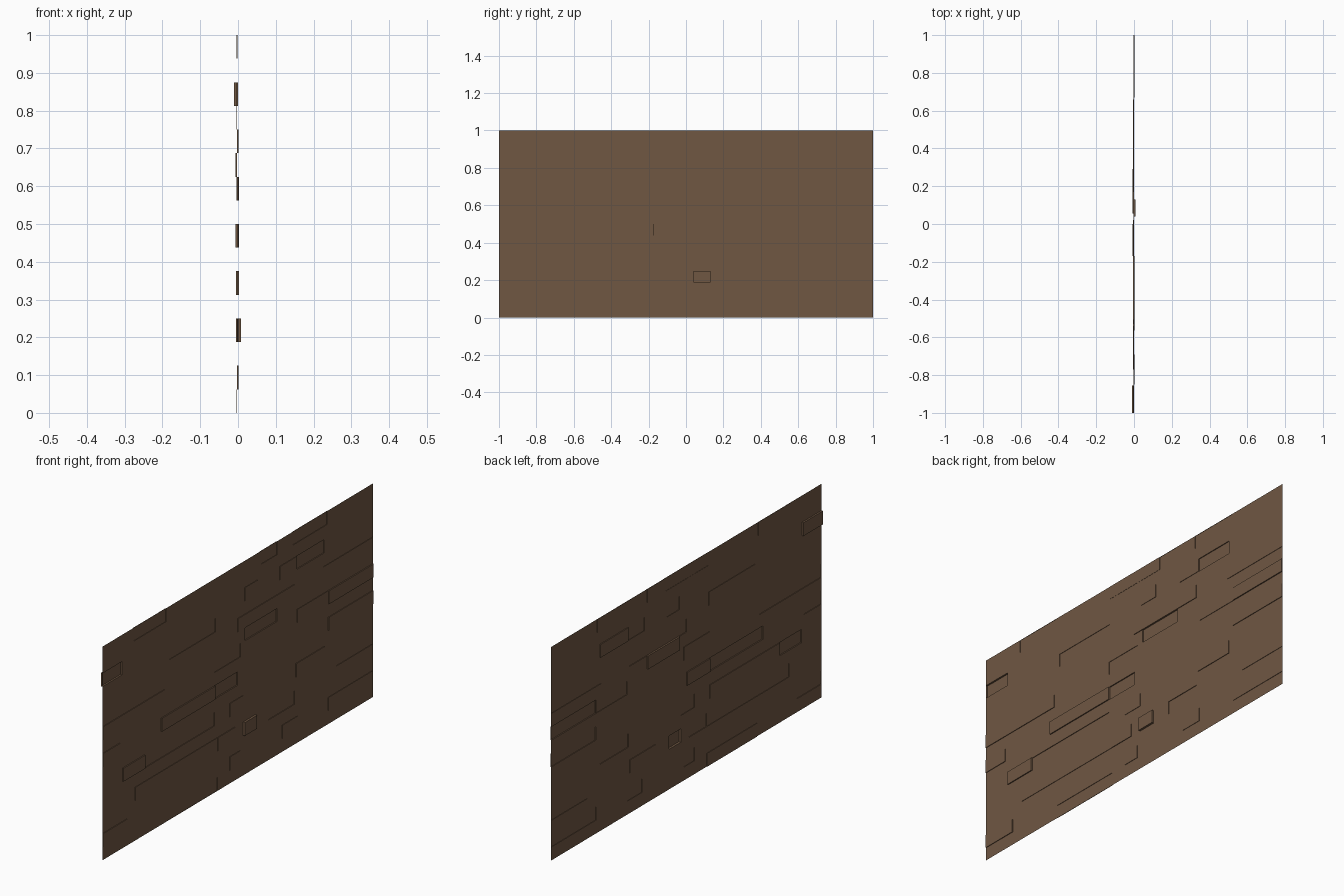
import bpy, bmesh

if "Cube" in bpy.data.objects:
    bpy.data.objects.remove(bpy.data.objects["Cube"])

ROWS, H, BASE = 16, 1 / 16, -0.002   # plank rows, row height, sheet depth in x

# shifted planks per row: (y start, y end, shift from the sheet)
PLANKS = {
    15: [(-.77, -.53, -.002), (-.16, .17, .001), (.17, .29, -.002), (.41, .66, -.002)],
    13: [(-1, -.855, -.008), (.05, .145, .002), (.31, .435, .002), (.435, .64, -.004)],
    12: [(-.505, -.165, -.002)],
    11: [(0, .42, .003), (.63, 1, .002)],
    10: [(.055, .29, -.005)],
    9: [(-1, -.54, .003), (-.17, .02, -.002), (.44, .67, .002), (.67, 1, .005)],
    7: [(-1, -.87, .003), (-.565, -.17, .005), (-.17, 0, -.005), (.67, 1, .003)],
    5: [(-.85, -.69, .005), (-.69, -.17, -.003), (-.06, .04, .002), (.43, .64, .003)],
    3: [(-.76, -.15, .002), (-.15, -.02, .003), (.04, .13, .01),
        (.23, .42, -.003), (.73, 1, .002)],
    1: [(-1, -.82, .003), (-.06, .02, .002), (.33, .44, .002), (.67, 1, .002)],
    0: [(-.52, -.15, -.002)],
}

bm = bmesh.new()


def quad(*pts):
    bm.faces.new([bm.verts.new(p) for p in pts])


def panel(y0, y1, row, shift=0.0):
    """Flat plank face, with step walls back to the sheet when shifted."""
    z0, z1, x = row * H, (row + 1) * H, BASE + shift
    ring = [(y0, z0), (y1, z0), (y1, z1), (y0, z1)]
    quad(*[(x, y, z) for y, z in ring])
    if shift:
        for i in range(4):
            a, b = ring[i], ring[(i + 1) % 4]
            quad((BASE, *a), (BASE, *b), (x, *b), (x, *a))


# each row: shifted planks with flush sheet filling the gaps
for row in range(ROWS):
    y = -1.0
    for y0, y1, shift in PLANKS.get(row, []):
        if y0 > y + 1e-6:
            panel(y, y0, row)
        panel(y0, y1, row, shift)
        y = y1
    if y < 1 - 1e-6:
        panel(y, 1.0, row)

bmesh.ops.remove_doubles(bm, verts=bm.verts, dist=1e-5)
mesh = bpy.data.meshes.new("plank_wall")
bm.to_mesh(mesh)
bm.free()

# single brown wood colour
wood = bpy.data.materials.new("brown wood")
wood.diffuse_color = (0.16, 0.095, 0.055, 1)
wood.use_nodes = True
wood.node_tree.nodes["Principled BSDF"].inputs["Base Color"].default_value = wood.diffuse_color
mesh.materials.append(wood)
wall = bpy.data.objects.new("plank_wall", mesh)
bpy.context.collection.objects.link(wall)
